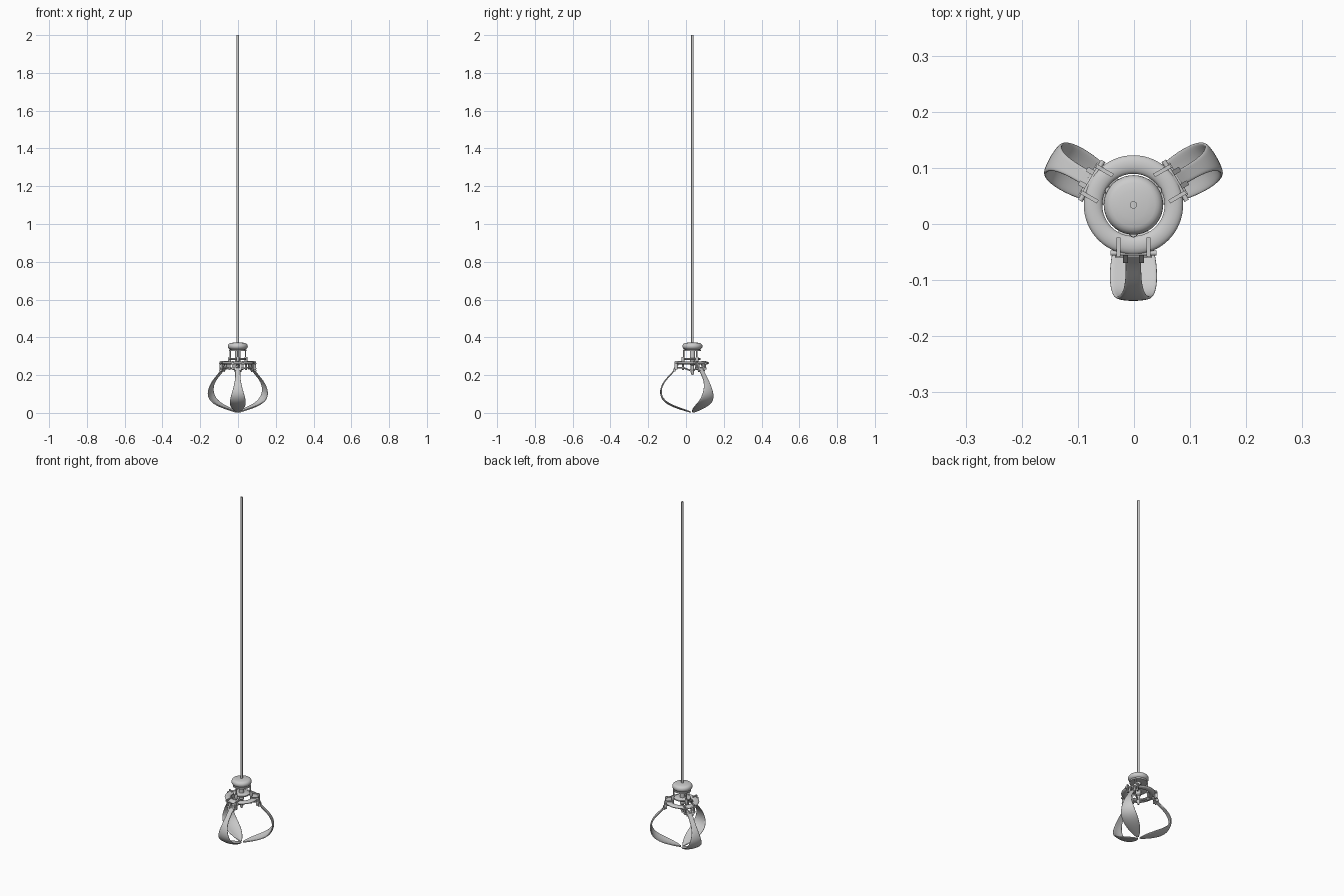
import bpy, bmesh
from math import sin, cos, pi, radians
from mathutils import Vector, Matrix

if "Cube" in bpy.data.objects:
    bpy.data.objects.remove(bpy.data.objects["Cube"])

CX, CY = -0.001, 0.034            # vertical axis of the grabber
ANGLES = (-90, 30, 150)


def finish(name, bm, mat=None, angle=40):
    bmesh.ops.recalc_face_normals(bm, faces=bm.faces)
    if mat:
        bm.transform(mat)
    me = bpy.data.meshes.new(name)
    bm.to_mesh(me)
    bm.free()
    ob = bpy.data.objects.new(name, me)
    bpy.context.collection.objects.link(ob)
    bpy.ops.object.select_all(action='DESELECT')
    ob.select_set(True)
    bpy.context.view_layer.objects.active = ob
    bpy.ops.object.shade_smooth_by_angle(angle=radians(angle))
    return ob


def place(deg):
    # local +x is the outward direction
    return Matrix.Translation((CX, CY, 0)) @ Matrix.Rotation(radians(deg), 4, 'Z')


def lathe(name, prof, deg=0, offset=0, closed=False, n=48):
    bm = bmesh.new()
    rings = [[bm.verts.new((r * cos(2 * pi * i / n) + offset, r * sin(2 * pi * i / n), z))
              for i in range(n)] for r, z in prof]
    pairs = list(zip(rings, rings[1:]))
    if closed:
        pairs.append((rings[-1], rings[0]))
    else:
        bm.faces.new(rings[0])
        bm.faces.new(rings[-1])
    for a, b in pairs:
        for i in range(n):
            j = (i + 1) % n
            bm.faces.new((a[i], a[j], b[j], b[i]))
    return finish(name, bm, place(deg))


def bar(name, a, b, r, deg, n=16):
    a, b = Vector(a), Vector(b)
    bm = bmesh.new()
    bmesh.ops.create_cone(bm, cap_ends=True, segments=n, radius1=r, radius2=r, depth=(b - a).length)
    rot = (b - a).to_track_quat('Z', 'Y').to_matrix().to_4x4()
    return finish(name, bm, place(deg) @ Matrix.Translation((a + b) / 2) @ rot)


def box(name, c, s, deg, tilt=0):
    bm = bmesh.new()
    bmesh.ops.create_cube(bm, size=1)
    bm.transform(Matrix.Translation(c) @ Matrix.Rotation(radians(tilt), 4, 'Y') @ Matrix.Diagonal((*s, 1)))
    return finish(name, bm, place(deg), 30)


# rod, cap and core
lathe("hanging_rod", [(0.0065, 0.36), (0.0065, 2.0)], n=24)
cap = [(0.036, 0.334)] + [(0.036 + 0.017 * cos(t), 0.353 + 0.017 * sin(t))
                          for t in [radians(-80 + 20 * i) for i in range(9)]]
lathe("rounded_cap", cap + [(0.025, 0.372), (0.008, 0.373)])
lathe("cap_base_plate", [(0.046, 0.328), (0.046, 0.336)])
lathe("core_shaft", [(0.004, 0.2), (0.009, 0.215), (0.009, 0.25), (0.014, 0.255), (0.014, 0.334)], n=24)
lathe("lower_disc", [(0.04, 0.279), (0.044, 0.282), (0.044, 0.288), (0.04, 0.291)])

# flattened ring
ring = [(0.072 + 0.0165 * cos(2 * pi * i / 16), 0.264 + 0.008 * sin(2 * pi * i / 16)) for i in range(16)]
lathe("support_ring", ring, closed=True, n=64)

# claw path: radius, height, half width, inward curl of the edges
CLAW = [(0.082, 0.245, 0.015, 0), (0.102, 0.216, 0.014, 0), (0.130, 0.188, 0.014, 0),
        (0.156, 0.157, 0.018, 0.001), (0.170, 0.120, 0.028, 0.003), (0.167, 0.084, 0.038, 0.006),
        (0.143, 0.053, 0.044, 0.007), (0.098, 0.031, 0.042, 0.007), (0.050, 0.016, 0.029, 0.005),
        (0.022, 0.008, 0.015, 0.002), (0.006, 0.003, 0.004, 0)]


def claw(deg):
    bm = bmesh.new()
    rows = []
    for i, (r, z, w, curl) in enumerate(CLAW):
        p, q = CLAW[max(i - 1, 0)], CLAW[min(i + 1, len(CLAW) - 1)]
        t = Vector((q[0] - p[0], q[1] - p[1])).normalized()
        rows.append([bm.verts.new((r + t.y * curl * u * u, w * u, z - t.x * curl * u * u))
                     for u in (-1, -0.5, 0, 0.5, 1)])
    for a, b in zip(rows, rows[1:]):
        for k in range(4):
            bm.faces.new((a[k], a[k + 1], b[k + 1], b[k]))
    ob = finish("claw", bm, place(deg), 60)
    s = ob.modifiers.new("thickness", 'SOLIDIFY')
    s.thickness, s.offset = 0.007, 0
    d = ob.modifiers.new("smooth", 'SUBSURF')
    d.levels = d.render_levels = 2


for a in ANGLES:
    claw(a)
    # posts joining cap and disc, with foot knobs
    lathe("core_post", [(0.004, 0.27), (0.004, 0.334)], a, 0.047, n=16)
    lathe("post_foot", [(0.007, 0.272), (0.008, 0.275), (0.008, 0.292), (0.007, 0.295)], a, 0.05, n=16)
    # hinge pin, mounting straps and ears
    bar("hinge_pin", (0.086, -0.041, 0.262), (0.086, 0.041, 0.262), 0.0045, a)
    for s in (-1, 1):
        box("mounting_strap", (0.075, s * 0.027, 0.272), (0.034, 0.007, 0.008), a)
        box("hinge_ear", (0.087, s * 0.027, 0.25), (0.014, 0.006, 0.042), a)
        box("claw_knuckle", (0.087, s * 0.014, 0.243), (0.014, 0.009, 0.05), a, -25)
    bar("claw_pivot", (0.09, -0.033, 0.235), (0.09, 0.033, 0.235), 0.004, a)
    # lever from the core to the claw
    bar("push_lever", (0.012, 0, 0.225), (0.05, 0, 0.24), 0.004, a)
    bar("lever_arm", (0.05, 0, 0.24), (0.09, 0, 0.237), 0.004, a)
    bar("lever_joint", (0.05, 0, 0.228), (0.05, 0, 0.276), 0.005, a)
